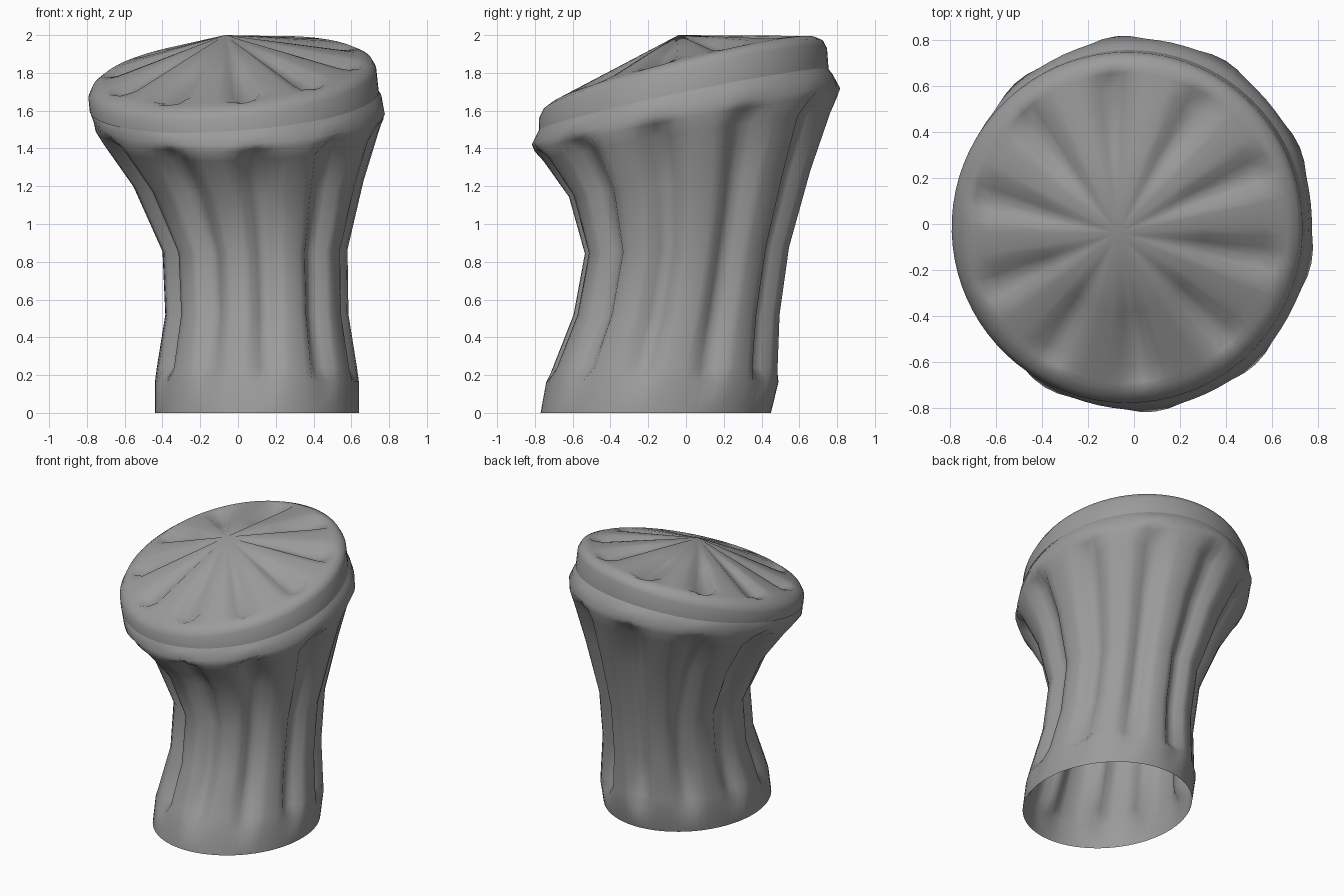
import bpy, bmesh, math

if "Cube" in bpy.data.objects:
    bpy.data.objects.remove(bpy.data.objects["Cube"])

FLUTES = 10
PER = 8                      # samples per flute period
N = FLUTES * PER
PHASE = math.radians(-12)
# flute cross-section across one period, starting at the groove centre
GROOVE = [1.0, 0.75, 0.12, 0.0, 0.0, 0.0, 0.12, 0.75]

grey = bpy.data.materials.new("mid_grey")
grey.diffuse_color = (0.33, 0.33, 0.33, 1)
grey.use_nodes = True
grey.node_tree.nodes["Principled BSDF"].inputs["Base Color"].default_value = grey.diffuse_color


def ring(cx, cy, cz, rx, ry, sx, sy, depth=0.0, sink=0.0, edge=1.0):
    """Tilted elliptical ring; grooves cut inward by depth and down by sink."""
    pts = []
    for i in range(N):
        a = PHASE + 2 * math.pi * i / N
        g = GROOVE[i % PER]
        if i % PER in (1, 2, 6, 7):
            g *= edge
        dx = (rx - depth * g) * math.cos(a)
        dy = (ry - depth * g) * math.sin(a)
        pts.append((cx + dx, cy + dy, cz + sx * dx + sy * dy - sink * g))
    return pts


def loft(name, rings, apex=None, angle=40):
    bm = bmesh.new()
    rows = [[bm.verts.new(p) for p in r] for r in rings]
    for lo, hi in zip(rows, rows[1:]):
        for i in range(N):
            j = (i + 1) % N
            bm.faces.new((lo[i], lo[j], hi[j], hi[i]))
    if apex:
        tip = bm.verts.new(apex)
        for i in range(N):
            bm.faces.new((rows[-1][i], rows[-1][(i + 1) % N], tip))
    mesh = bpy.data.meshes.new(name)
    bm.to_mesh(mesh)
    bm.free()
    mesh.materials.append(grey)
    ob = bpy.data.objects.new(name, mesh)
    bpy.context.collection.objects.link(ob)
    bpy.ops.object.select_all(action='DESELECT')
    ob.select_set(True)
    bpy.context.view_layer.objects.active = ob
    bpy.ops.object.shade_smooth_by_angle(angle=math.radians(angle))
    return ob


# fluted, leaning body: open at the base, flaring to a tilted rim
loft("fluted_body", [
    ring(0.10, -0.16, 0.00, 0.54, 0.61, 0, 0),
    ring(0.10, -0.125, 0.165, 0.54, 0.615, 0, 0),
    ring(0.10, -0.11, 0.24, 0.53, 0.60, 0, 0, 0.06),
    ring(0.10, -0.05, 0.52, 0.485, 0.55, 0, 0, 0.065),
    ring(0.09, 0.005, 0.86, 0.49, 0.545, 0.01, 0.03, 0.065),
    ring(0.055, 0.02, 1.215, 0.61, 0.645, 0.02, 0.11, 0.07),
    ring(0.015, 0.005, 1.46, 0.73, 0.765, 0.035, 0.165, 0.08),
    ring(0.008, 0.0, 1.53, 0.763, 0.803, 0.04, 0.18, 0.035, 0, 0.2),
    # rim bulges slightly above each groove
    ring(0.005, 0.0, 1.57, 0.768, 0.805, 0.04, 0.183, -0.015),
    ring(-0.01, -0.005, 1.63, 0.77, 0.785, 0.055, 0.20),
    ring(-0.02, -0.012, 1.66, 0.755, 0.765, 0.065, 0.21),
], angle=85)

# tilted cap: plain side band, rounded edge and a radially grooved cone
cap_center, apex = (-0.03, -0.015, 1.81), (-0.07, -0.04, 2.0)


def cap_row(t, r, sink, edge=1.0):
    c = [a + (b - a) * (1 - t) for a, b in zip(cap_center, apex)]
    return ring(*c, r * t, r * t, 0.09, 0.25, 0, sink, edge)


loft("grooved_cap", [
    ring(-0.02, -0.012, 1.65, 0.765, 0.768, 0.065, 0.21),
    ring(-0.03, -0.015, 1.745, 0.762, 0.762, 0.10, 0.24),
    ring(-0.03, -0.015, 1.785, 0.742, 0.742, 0.095, 0.245),
    cap_row(1.0, 0.70, 0.0),
    cap_row(0.96, 0.70, 0.02, 0.4),
    cap_row(0.86, 0.70, 0.06),
    cap_row(0.5, 0.70, 0.033),
], apex, angle=50)
